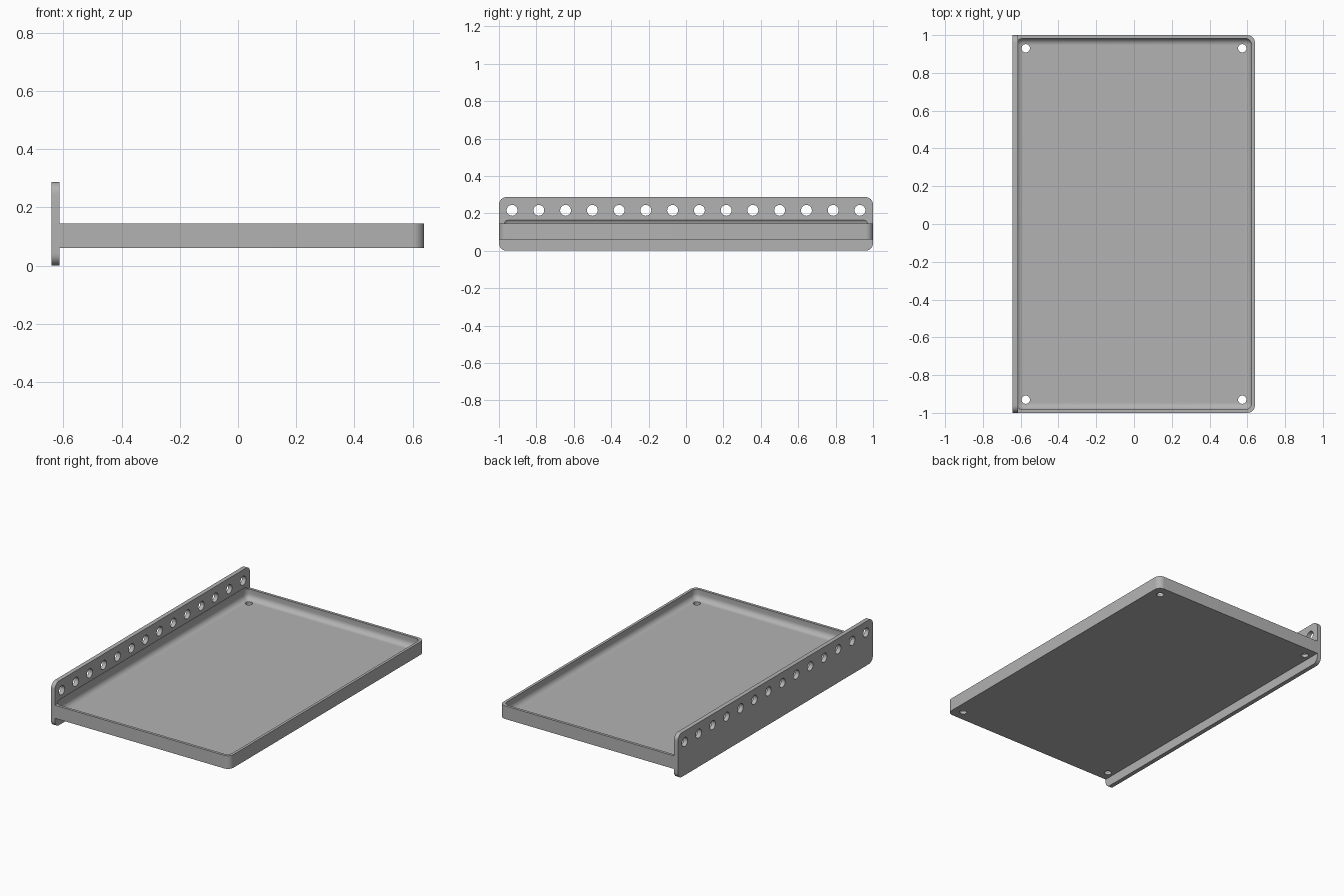
import bpy, bmesh, math
from mathutils import Matrix, Vector

if "Cube" in bpy.data.objects:
    bpy.data.objects.remove(bpy.data.objects["Cube"], do_unlink=True)

grey = bpy.data.materials.new("plain grey")
grey.use_nodes = True
grey.diffuse_color = (0.45, 0.45, 0.45, 1)
grey.node_tree.nodes["Principled BSDF"].inputs["Base Color"].default_value = (0.45, 0.45, 0.45, 1)


def finish(name, bm):
    mesh = bpy.data.meshes.new(name)
    bm.to_mesh(mesh)
    bm.free()
    mesh.materials.append(grey)
    obj = bpy.data.objects.new(name, mesh)
    bpy.context.collection.objects.link(obj)
    return obj


def rounded_box(name, low, high, radius, choose, segments=8):
    """Box between two corners, with the edges picked by choose rounded."""
    low, high = Vector(low), Vector(high)
    bm = bmesh.new()
    bmesh.ops.create_cube(bm, size=1)
    for v in bm.verts:
        v.co = Vector([(low[i] + high[i]) / 2 + v.co[i] * (high[i] - low[i]) for i in range(3)])
    edges = [e for e in bm.edges if choose(e.verts[0].co, e.verts[1].co)]
    bmesh.ops.bevel(bm, geom=edges, offset=radius, segments=segments,
                    profile=0.5, affect='EDGES')
    return finish(name, bm)


def cylinders(name, places, radius, depth, turn):
    """A set of equal drill bodies in one mesh."""
    bm = bmesh.new()
    for p in places:
        bmesh.ops.create_cone(bm, cap_ends=True, segments=32, radius1=radius, radius2=radius,
                              depth=depth, matrix=Matrix.Translation(p) @ turn)
    return finish(name, bm)


def combine(target, tool, operation):
    mod = target.modifiers.new(tool.name, 'BOOLEAN')
    mod.operation = operation
    mod.solver = 'EXACT'
    mod.object = tool
    bpy.context.view_layer.objects.active = target
    bpy.ops.object.modifier_apply(modifier=mod.name)
    bpy.data.objects.remove(tool, do_unlink=True)


# Tray body, rounded at the two free corners
tray = rounded_box("tray_with_mounting_plate", (-0.625, -1, 0.06), (0.64, 1, 0.145), 0.04,
                   lambda a, b: a.x > 0 and b.x > 0 and abs(a.z - b.z) > 0.01)

# Upright mounting plate with rounded corners
plate = rounded_box("mounting_plate", (-0.642, -1, 0), (-0.614, 1, 0.287), 0.04,
                    lambda a, b: abs(a.x - b.x) > 0.01)
combine(tray, plate, 'UNION')

# Rounded hollow, which also bites slightly into the plate
hollow = rounded_box("hollow", (-0.624, -0.983, 0.08), (0.623, 0.983, 0.175), 0.035,
                     lambda a, b: True)
combine(tray, hollow, 'DIFFERENCE')

# Row of holes through the plate
row = [(-0.63, -0.93 + 1.86 * i / 13, 0.216) for i in range(14)]
combine(tray, cylinders("plate_holes", row, 0.029, 0.1, Matrix.Rotation(math.pi / 2, 4, 'Y')),
        'DIFFERENCE')

# Corner holes through the tray floor
corners = [(x, y, 0.07) for x in (-0.573, 0.573) for y in (-0.93, 0.93)]
combine(tray, cylinders("floor_holes", corners, 0.022, 0.1, Matrix.Identity(4)), 'DIFFERENCE')

# Smooth fillets, sharp edges
bpy.ops.object.select_all(action='DESELECT')
tray.select_set(True)
bpy.context.view_layer.objects.active = tray
bpy.ops.object.shade_smooth_by_angle(angle=math.radians(30))
